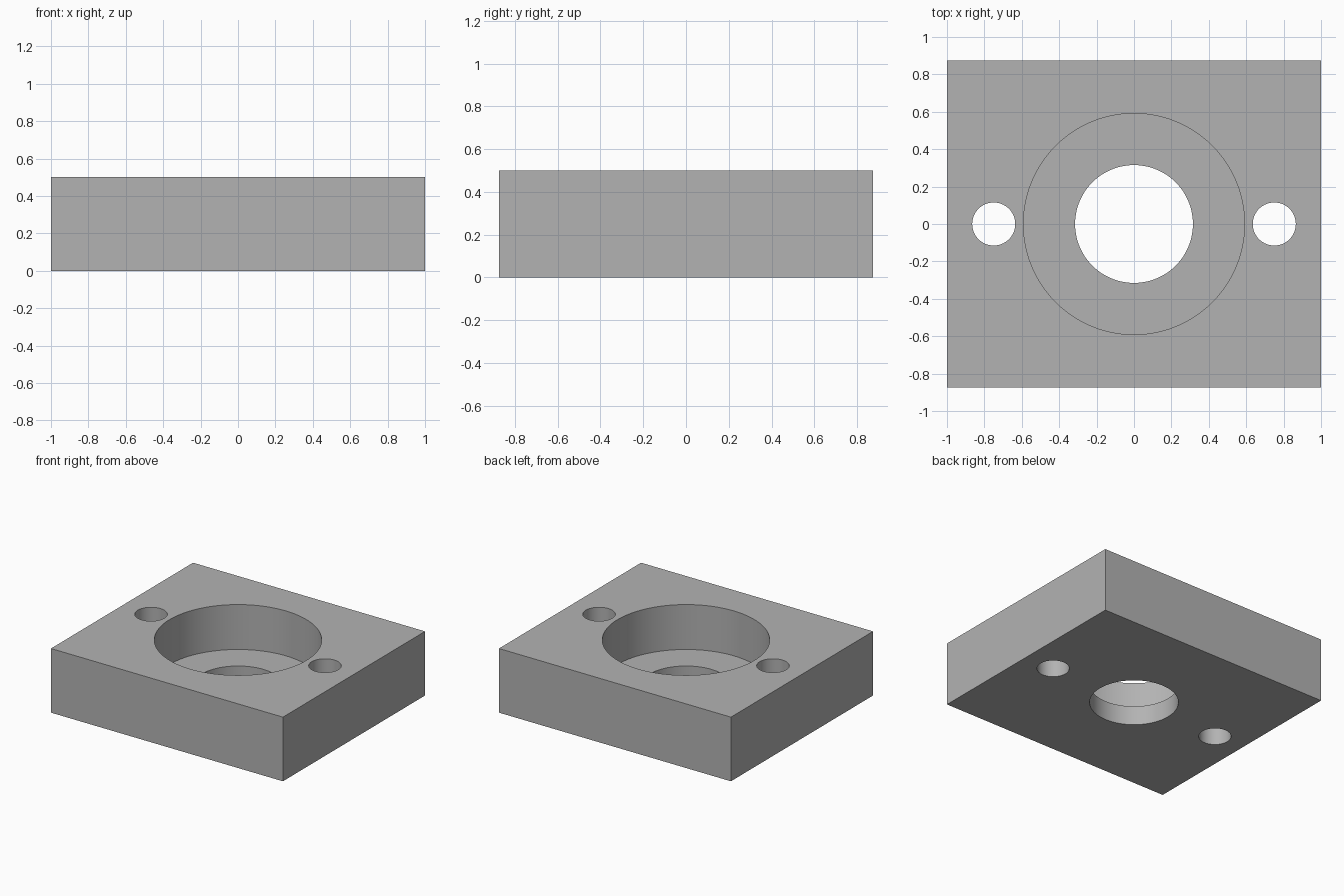
import bpy
import math

if "Cube" in bpy.data.objects:
    bpy.data.objects.remove(bpy.data.objects["Cube"])

grey = bpy.data.materials.new("plain grey")
grey.diffuse_color = (0.45, 0.45, 0.45, 1)
grey.use_nodes = True
grey.node_tree.nodes["Principled BSDF"].inputs["Base Color"].default_value = grey.diffuse_color

# Rectangular block
bpy.ops.mesh.primitive_cube_add(size=1, location=(0, 0, 0.25))
block = bpy.context.object
block.name = "bearing_block"
block.scale = (2, 1.75, 0.5)
bpy.ops.object.transform_apply(location=True, rotation=False, scale=True)
block.data.materials.append(grey)


def drill(name, x, radius, bottom, sides):
    """Cut a vertical round hole from above down to the given height."""
    top = 0.7
    bpy.ops.mesh.primitive_cylinder_add(
        vertices=sides, radius=radius, depth=top - bottom,
        location=(x, 0, (top + bottom) / 2))
    cutter = bpy.context.object
    cutter.name = name
    cutter.data.materials.append(grey)
    cut = block.modifiers.new(name, 'BOOLEAN')
    cut.operation = 'DIFFERENCE'
    cut.solver = 'EXACT'
    cut.object = cutter
    bpy.context.view_layer.objects.active = block
    bpy.ops.object.modifier_apply(modifier=cut.name)
    bpy.data.objects.remove(cutter, do_unlink=True)


# Wide recess, centre bore and two bolt holes
drill("recess_cutter", 0, 0.591, 0.15, 96)
drill("bore_cutter", 0, 0.315, -0.2, 96)
for side in (-1, 1):
    drill("bolt_hole_cutter", side * 0.75, 0.115, -0.2, 64)

# Round hole walls, crisp edges
bpy.ops.object.select_all(action='DESELECT')
block.select_set(True)
bpy.context.view_layer.objects.active = block
bpy.ops.object.shade_smooth_by_angle(angle=math.radians(30))
